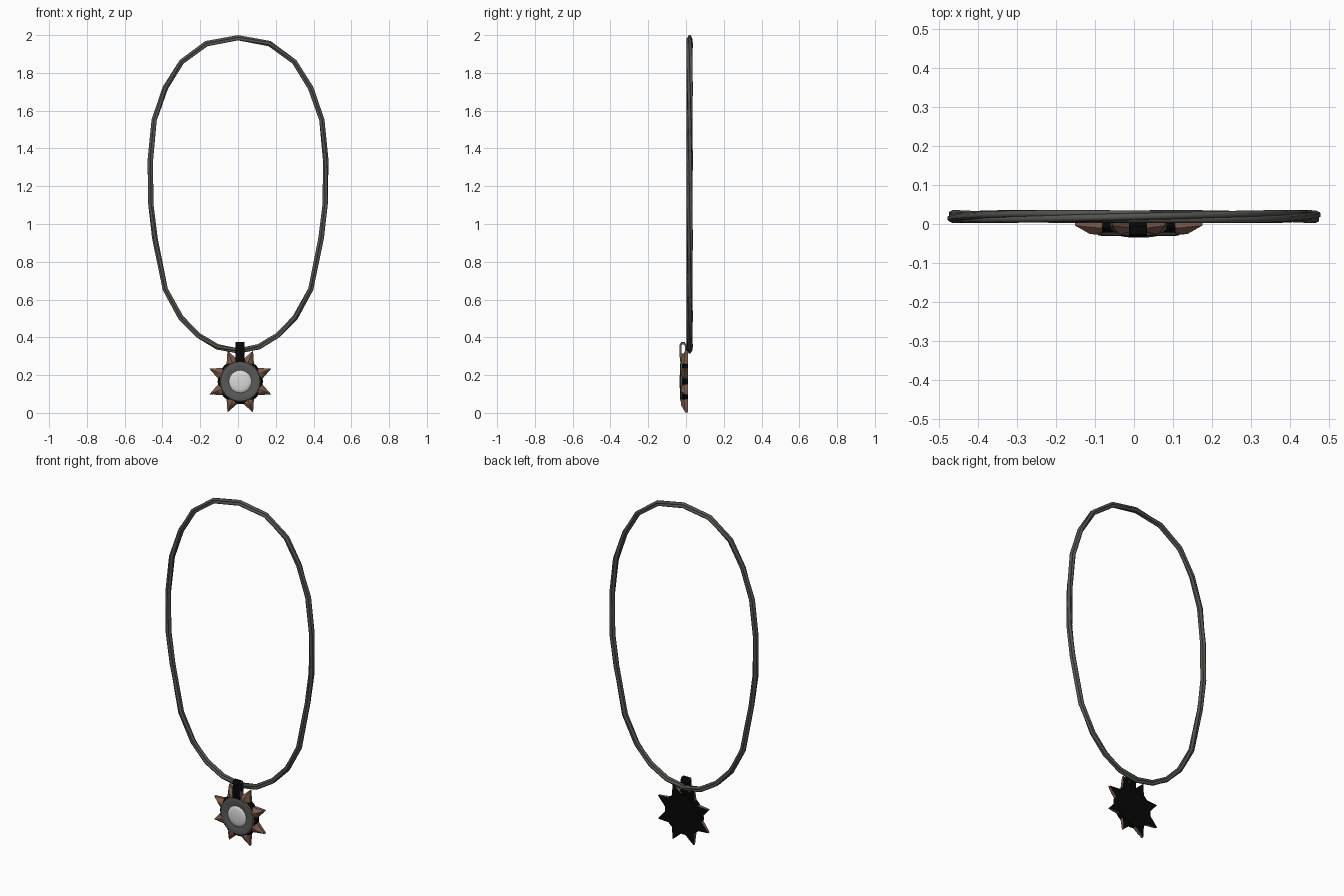
import bpy, bmesh, math
from mathutils import Vector

if "Cube" in bpy.data.objects:
    bpy.data.objects.remove(bpy.data.objects["Cube"])

CX, CZ = 0.012, 0.166          # pendant centre


def material(name, r, g, b):
    m = bpy.data.materials.new(name)
    m.diffuse_color = (r, g, b, 1)
    m.use_nodes = True
    m.node_tree.nodes["Principled BSDF"].inputs["Base Color"].default_value = m.diffuse_color
    return m


CORD = material("cord grey", 0.085, 0.085, 0.078)
RING = material("ring grey", 0.1, 0.104, 0.098)
BLACK = material("black metal", 0.002, 0.002, 0.002)
BROWN = material("copper brown", 0.2, 0.105, 0.075)
STONE = material("pale stone", 0.7, 0.7, 0.7)


def add_mesh(name, verts, faces, mats, smooth=None):
    me = bpy.data.meshes.new(name)
    me.from_pydata(verts, [], faces)
    bm = bmesh.new()
    bm.from_mesh(me)
    bmesh.ops.remove_doubles(bm, verts=bm.verts, dist=1e-5)
    bmesh.ops.recalc_face_normals(bm, faces=bm.faces)
    bm.to_mesh(me)
    bm.free()
    for m in mats:
        me.materials.append(m)
    ob = bpy.data.objects.new(name, me)
    bpy.context.collection.objects.link(ob)
    if smooth:
        bpy.ops.object.select_all(action='DESELECT')
        ob.select_set(True)
        bpy.context.view_layer.objects.active = ob
        bpy.ops.object.shade_smooth_by_angle(angle=math.radians(smooth))
    return ob


def lathe(name, profile, mat, n=24):
    """Spin a (radius, y) profile about the pendant axis."""
    verts, faces, k = [], [], len(profile)
    for i in range(n):
        a = 2 * math.pi * i / n
        verts += [(CX + r * math.cos(a), y, CZ + r * math.sin(a)) for r, y in profile]
        j = (i + 1) % n
        faces += [(i * k + p, i * k + p + 1, j * k + p + 1, j * k + p) for p in range(k - 1)]
    return add_mesh(name, verts, faces, [mat], 40)


# Cord: three strands twisting slowly round an egg-shaped loop
half = [(0.167, 1.955), (0.3, 1.86), (0.385, 1.72), (0.442, 1.55), (0.464, 1.34),
        (0.464, 1.11), (0.44, 0.925), (0.383, 0.655), (0.303, 0.505), (0.213, 0.41), (0.11, 0.35)]
path = [(0, 1.984)] + half + [(0, 0.33)] + [(-x, z) for x, z in reversed(half)]
n = len(path)
for s in range(3):
    cu = bpy.data.curves.new("cord_strand", 'CURVE')
    cu.dimensions = '3D'
    cu.bevel_depth = 0.009
    cu.bevel_resolution = 1
    sp = cu.splines.new('POLY')
    sp.points.add(n - 1)
    sp.use_cyclic_u = True
    for i, (x, z) in enumerate(path):
        a, b = path[i - 1], path[(i + 1) % n]
        t = Vector((b[0] - a[0], 0, b[1] - a[1])).normalized()
        nrm = Vector((-t.z, 0, t.x))
        ang = 2 * math.pi * (s / 3 + 2 * i / n)
        p = Vector((x, 0.019, z)) + 0.008 * (math.cos(ang) * nrm + math.sin(ang) * Vector((0, 1, 0)))
        sp.points[i].co = (*p, 1)
    cu.materials.append(CORD)
    ob = bpy.data.objects.new("cord_strand", cu)
    bpy.context.collection.objects.link(ob)
    bpy.ops.object.select_all(action='DESELECT')
    ob.select_set(True)
    bpy.context.view_layer.objects.active = ob
    bpy.ops.object.convert(target='MESH')

# Eight ridged sun spikes with black backs
for i in range(8):
    a = math.pi / 8 + i * math.pi / 4
    u, v = Vector((math.cos(a), 0, math.sin(a))), Vector((-math.sin(a), 0, math.cos(a)))
    pts = [(0.09, 0.043, 0.01), (0.177, 0, 0.01), (0.09, -0.043, 0.01),
           (0.09, 0.043, -0.014), (0.177, 0, -0.004), (0.09, -0.043, -0.014),
           (0.09, 0, -0.028), (0.135, 0, -0.026)]
    verts = [Vector((CX, y, CZ)) + u * r + v * w for r, w, y in pts]
    faces = [(0, 1, 2), (0, 3, 4, 1), (1, 4, 5, 2), (3, 7, 4), (3, 6, 7),
             (5, 4, 7), (5, 7, 6), (0, 2, 5, 6, 3)]
    ob = add_mesh("spike", verts, faces, [BROWN, BLACK])
    for f in ob.data.polygons:
        f.material_index = int(f.normal.y > 0.9)

# Backing disc, ring and stone
lathe("backing_disc", [(0, 0.011), (0.118, 0.011), (0.12, -0.012), (0.112, -0.022), (0, -0.022)], BLACK)
lathe("setting_ring", [(0.056, -0.02), (0.06, -0.026), (0.078, -0.029), (0.092, -0.031),
                       (0.104, -0.029), (0.111, -0.02)], RING)
lathe("stone", [(0.063, -0.022), (0.058, -0.028), (0.044, -0.032), (0.023, -0.0345), (0, -0.035)], STONE)

# Bail: strap bent into an open-sided loop, grey on its cut edges
outer = [(-0.03, 0.27), (-0.034, 0.3), (-0.034, 0.36), (-0.026, 0.374), (-0.006, 0.374),
         (0.002, 0.36), (0.002, 0.3), (0.002, 0.27)]
inner = [(-0.022, 0.315), (-0.025, 0.325), (-0.025, 0.354), (-0.021, 0.363), (-0.01, 0.363),
         (-0.006, 0.354), (-0.006, 0.325), (-0.008, 0.315)]
verts = [(x, y, z) for x in (-0.013, 0.034) for y, z in outer + inner]
faces = []
for i in range(8):
    j = (i + 1) % 8
    faces += [(i, j, j + 8, i + 8), (i + 16, j + 16, j + 24, i + 24),
              (i, j, j + 16, i + 16), (i + 8, j + 8, j + 24, i + 24)]
bail = add_mesh("bail", verts, faces, [BLACK, RING])
for f in bail.data.polygons:
    f.material_index = int(abs(f.normal.x) > 0.9)
